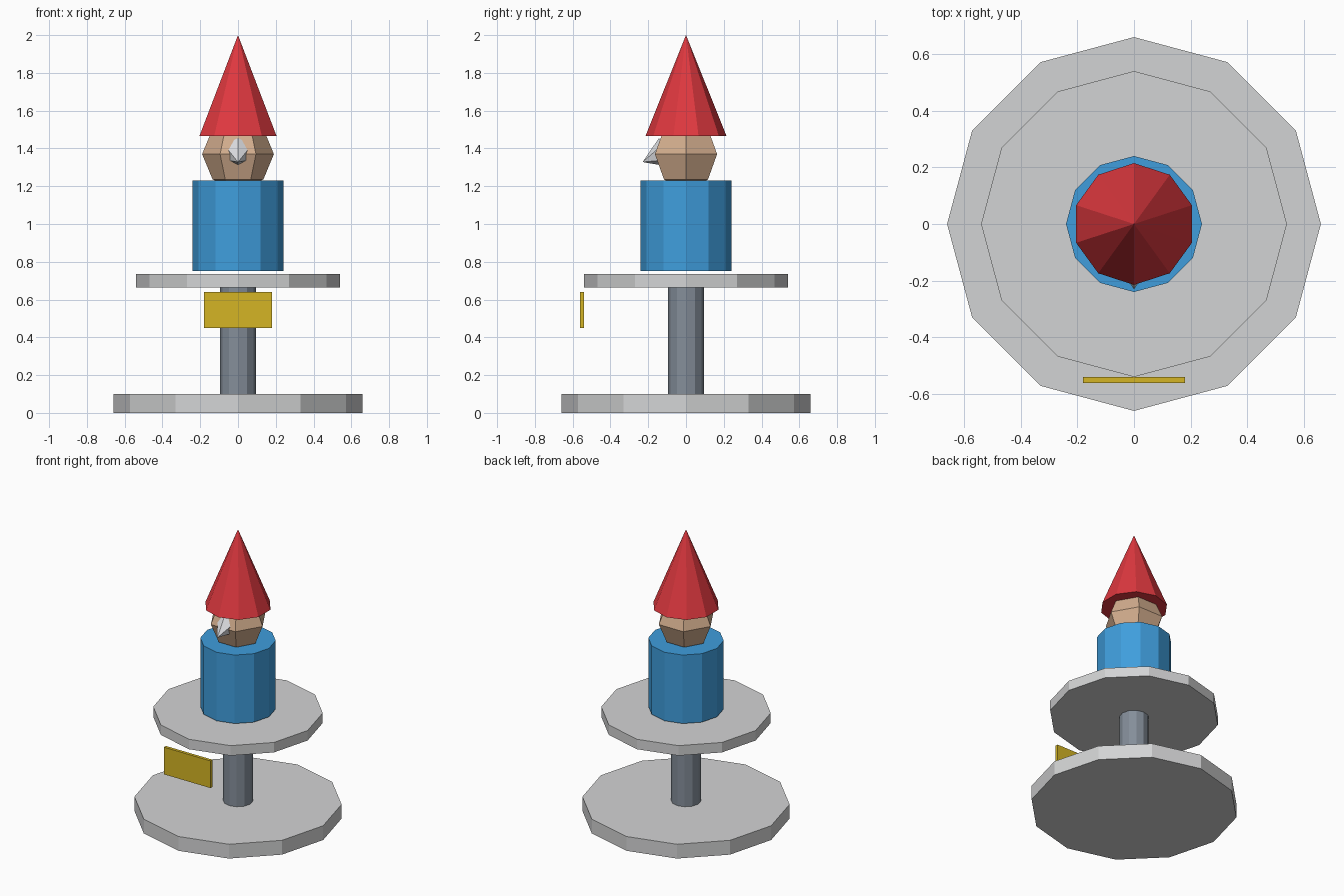
import bpy, bmesh
from math import sin, cos, pi, radians

if "Cube" in bpy.data.objects:
    bpy.data.objects.remove(bpy.data.objects["Cube"])


def material(name, rgb):
    m = bpy.data.materials.new(name)
    m.use_nodes = True
    m.diffuse_color = (*rgb, 1)
    m.node_tree.nodes["Principled BSDF"].inputs["Base Color"].default_value = (*rgb, 1)
    return m


STONE = material("pale grey", (0.65, 0.655, 0.66))
STEEL = material("slate grey", (0.23, 0.27, 0.32))
BLUE = material("blue", (0.05, 0.34, 0.72))
SKIN = material("skin", (0.65, 0.42, 0.27))
RED = material("red", (0.74, 0.04, 0.05))
GOLD = material("gold", (0.66, 0.46, 0.018))
WHITE = material("off white", (0.72, 0.73, 0.76))


def finish(name, bm, mat):
    bmesh.ops.recalc_face_normals(bm, faces=bm.faces)
    mesh = bpy.data.meshes.new(name)
    bm.to_mesh(mesh)
    bm.free()
    mesh.materials.append(mat)
    ob = bpy.data.objects.new(name, mesh)
    bpy.context.collection.objects.link(ob)
    return ob


def lathe(name, profile, sides, mat, start=pi / 2):
    """Faceted solid of revolution from (radius, height) points; open ends get capped."""
    bm = bmesh.new()
    rings = []
    for r, z in profile:
        count = sides if r > 0 else 1
        rings.append([bm.verts.new((r * cos(start + 2 * pi * i / sides),
                                    r * sin(start + 2 * pi * i / sides), z))
                      for i in range(count)])
    for low, high in zip(rings, rings[1:]):
        for i in range(sides):
            j = i + 1
            corners = [low[i % len(low)], low[j % len(low)],
                       high[j % len(high)], high[i % len(high)]]
            bm.faces.new(list(dict.fromkeys(corners)))
    for ring in (rings[0], rings[-1]):
        if len(ring) > 1:
            bm.faces.new(ring)
    return finish(name, bm, mat)


# Stand
lathe("base_disc", [(0.66, 0), (0.66, 0.1)], 12, STONE)
lathe("post", [(0.095, 0.095), (0.095, 0.7)], 12, STEEL)
lathe("upper_disc", [(0.54, 0.665), (0.54, 0.735)], 12, STONE)

# Figure
lathe("body", [(0.24, 0.75), (0.24, 1.23)], 12, BLUE)
head_radius, head_z = 0.19, 1.37
lathe("head", [(head_radius * cos(a * pi / 4) if abs(a) < 2 else 0,
                head_z + head_radius * sin(a * pi / 4)) for a in range(-2, 3)],
      6, SKIN, start=0)
lathe("hat", [(0.215, 1.465), (0, 2)], 10, RED)

# Pointed nose, tip at its own origin, aimed forward and slightly down
nose = lathe("nose", [(0.083, -0.13), (0, 0)], 6, WHITE)
nose.rotation_euler.x = radians(113)
nose.location = (0, -0.23, 1.328)

# Sign plate in front of the post
bm = bmesh.new()
bmesh.ops.create_cube(bm, size=1)
bmesh.ops.scale(bm, vec=(0.36, 0.022, 0.19), verts=bm.verts)
sign = finish("sign_plate", bm, GOLD)
sign.location = (0, -0.551, 0.545)
